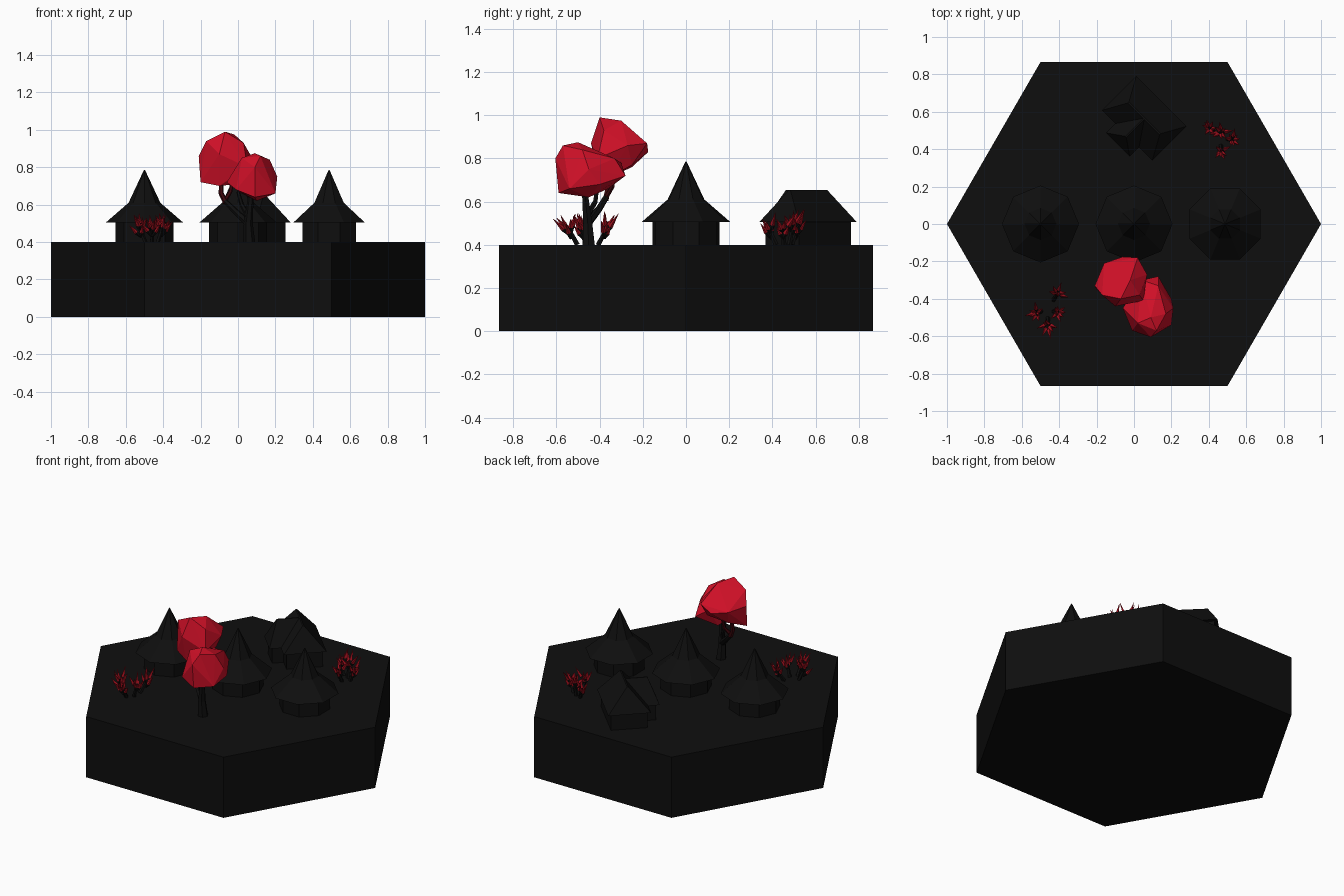
import bpy, bmesh, math, random
from mathutils import Vector, Matrix

cube = bpy.data.objects.get("Cube")
if cube:
    bpy.data.objects.remove(cube, do_unlink=True)

GROUND = 0.4


def material(name, rgb):
    m = bpy.data.materials.new(name)
    m.use_nodes = True
    colour = (*rgb, 1)
    m.diffuse_color = colour
    bsdf = m.node_tree.nodes["Principled BSDF"]
    bsdf.inputs["Base Color"].default_value = colour
    bsdf.inputs["Roughness"].default_value = 0.9
    return m


black = material("charcoal_black", (0.0045, 0.0045, 0.0045))
red = material("crimson", (0.62, 0.005, 0.02))
leaf_red = material("leaf_red", (0.34, 0.005, 0.012))
bark_red = material("dark_bark_red", (0.05, 0.002, 0.004))


def finish(name, bm, *mats):
    bmesh.ops.recalc_face_normals(bm, faces=bm.faces)
    mesh = bpy.data.meshes.new(name)
    bm.to_mesh(mesh)
    bm.free()
    for m in mats:
        mesh.materials.append(m)
    obj = bpy.data.objects.new(name, mesh)
    bpy.context.collection.objects.link(obj)
    return obj


def loft(bm, rings):
    """Join rings of equal point count and cap both ends."""
    loops = [[bm.verts.new(p) for p in ring] for ring in rings]
    faces = []
    for a, b in zip(loops, loops[1:]):
        for i in range(len(a)):
            j = (i + 1) % len(a)
            faces.append(bm.faces.new((a[i], a[j], b[j], b[i])))
    faces.append(bm.faces.new(loops[0][::-1]))
    faces.append(bm.faces.new(loops[-1]))
    return faces


def lathe(bm, centre, profile, sides, turn=0.0):
    rings = []
    for r, z in profile:
        angles = [turn + math.tau * i / sides for i in range(sides)]
        rings.append([(centre[0] + r * math.cos(a),
                       centre[1] + r * math.sin(a), z) for a in angles])
    return loft(bm, rings)


def tube(bm, points, radii, sides=6):
    """Tapered limb through the points."""
    points = [Vector(p) for p in points]
    rings = []
    for k, p in enumerate(points):
        direction = points[min(k + 1, len(points) - 1)] - points[max(k - 1, 0)]
        q = Vector((0, 0, 1)).rotation_difference(direction)
        rings.append([p + q @ Vector((radii[k] * math.cos(math.tau * i / sides),
                                      radii[k] * math.sin(math.tau * i / sides), 0))
                      for i in range(sides)])
    return loft(bm, rings)


# Hexagonal ground tile
bm = bmesh.new()
lathe(bm, (0, 0), [(1, 0), (1, GROUND)], 6)
finish("ground_tile", bm, black)

# Three round huts with flared pointed roofs
for label, x, turn in (("left", 0.487, math.pi / 8), ("centre", 0, 0), ("right", -0.5, 0)):
    bm = bmesh.new()
    lathe(bm, (x, 0), [(0.155, GROUND), (0.155, 0.51)], 8, turn)
    finish(label + "_hut_walls", bm, black)
    bm = bmesh.new()
    lathe(bm, (x, 0), [(0.206, 0.505), (0.085, 0.61), (0.003, 0.785)], 8, turn)
    finish(label + "_hut_roof", bm, black)

# Back house: hipped main wing with a smaller wing at right angles
house = Matrix.Translation((0.055, 0.565, 0)) @ Matrix.Rotation(-math.pi / 4, 4, "Z")


def rectangle(cx, cy, hx, hy, z):
    return [house @ Vector((cx + sx * hx, cy + sy * hy, z))
            for sx, sy in ((-1, -1), (1, -1), (1, 1), (-1, 1))]


def wing(name, cx, cy, hx, hy, ridge_x, ridge_y, ridge_cy):
    inset = 0.02
    bm = bmesh.new()
    loft(bm, [rectangle(cx, cy, hx - inset, hy - inset, z) for z in (GROUND, 0.51)])
    finish(name + "_walls", bm, black)
    bm = bmesh.new()
    loft(bm, [rectangle(cx, cy, hx, hy, 0.505),
              rectangle(cx, ridge_cy, ridge_x, ridge_y, 0.655)])
    finish(name + "_roof", bm, black)


wing("house_main", 0, 0, 0.19, 0.13, 0.12, 0.004, 0)
wing("house_side", 0, -0.1, 0.09, 0.1, 0.004, 0.07, -0.07)

# Tree trunk and branches
bm = bmesh.new()
tube(bm, [(0.06, -0.45, 0.39), (0.055, -0.455, 0.5), (0.07, -0.47, 0.66)],
     [0.033, 0.024, 0.014])
tube(bm, [(0.055, -0.455, 0.5), (-0.02, -0.4, 0.57), (-0.07, -0.37, 0.62)],
     [0.02, 0.016, 0.014])
tube(bm, [(0.06, -0.46, 0.53), (0.02, -0.42, 0.6), (0.0, -0.41, 0.67)],
     [0.015, 0.012, 0.009])
finish("tree_trunk", bm, black)
bm = bmesh.new()
tube(bm, [(-0.065, -0.372, 0.61), (-0.09, -0.36, 0.66), (-0.09, -0.34, 0.75)],
     [0.015, 0.014, 0.01])
tube(bm, [(-0.07, -0.37, 0.62), (-0.04, -0.34, 0.67), (-0.03, -0.33, 0.74)],
     [0.012, 0.01, 0.008])
finish("tree_upper_branch", bm, bark_red)

# Faceted tree crowns
crowns = {
    "upper_crown": [
        (-.07, -.4, .99), (-.02, -.3, .975), (.03, -.38, .93), (.07, -.27, .86),
        (.02, -.18, .87), (-.06, -.175, .83), (-.16, -.21, .85), (-.21, -.33, .86),
        (-.17, -.38, .94), (-.1, -.44, .87), (.05, -.41, .8), (-.2, -.35, .72),
        (-.13, -.25, .76), (.02, -.25, .77), (-.1, -.4, .7), (0, -.36, .71)],
    "lower_crown": [
        (.09, -.5, .875), (.12, -.57, .86), (.02, -.53, .85), (.17, -.48, .84),
        (.13, -.33, .8), (.04, -.3, .78), (.21, -.45, .75), (.13, -.28, .72),
        (.2, -.54, .66), (.09, -.605, .8), (.09, -.59, .64), (-.01, -.57, .68),
        (-.06, -.45, .72), (.1, -.45, .62), (.02, -.36, .66), (.2, -.4, .68)],
}
for name, points in crowns.items():
    bm = bmesh.new()
    for p in points:
        bm.verts.new(p)
    bmesh.ops.convex_hull(bm, input=bm.verts)
    finish(name, bm, red)


# Spiky bushes: leaning dark stems, each with a spray of pointed leaves
def bush(name, centre, offsets, seed):
    rng = random.Random(seed)
    bm = bmesh.new()
    for ox, oy in offsets:
        foot = Vector((centre[0] + ox * 0.6, centre[1] + oy * 0.6, GROUND))
        top = Vector((centre[0] + ox, centre[1] + oy, GROUND + 0.06))
        tube(bm, [foot, top], [0.012, 0.009], 5)
        for i in range(8):
            a = math.tau * i / 8 + rng.uniform(-0.3, 0.3)
            lean = rng.uniform(0.25, 0.8)
            aim = Vector((math.cos(a) * lean + ox * 3, math.sin(a) * lean + oy * 3, 1))
            aim = aim.normalized() * rng.uniform(0.06, 0.12)
            start = top - Vector((0, 0, rng.uniform(0, 0.035)))
            faces = tube(bm, [start, start + aim * 0.4, start + aim],
                         [0.004, 0.012, 0.0008], 4)
            for f in faces[4:8]:
                f.material_index = 1
    finish(name, bm, black, leaf_red)


bush("front_bush", (-0.46, -0.455), [(0.05, 0.08), (0, -0.08), (-0.06, -0.02), (0.05, -0.02)], 3)
bush("back_bush", (0.465, 0.46), [(-0.06, 0.05), (0.06, -0.01), (0, -0.07), (0, 0.03)], 8)
